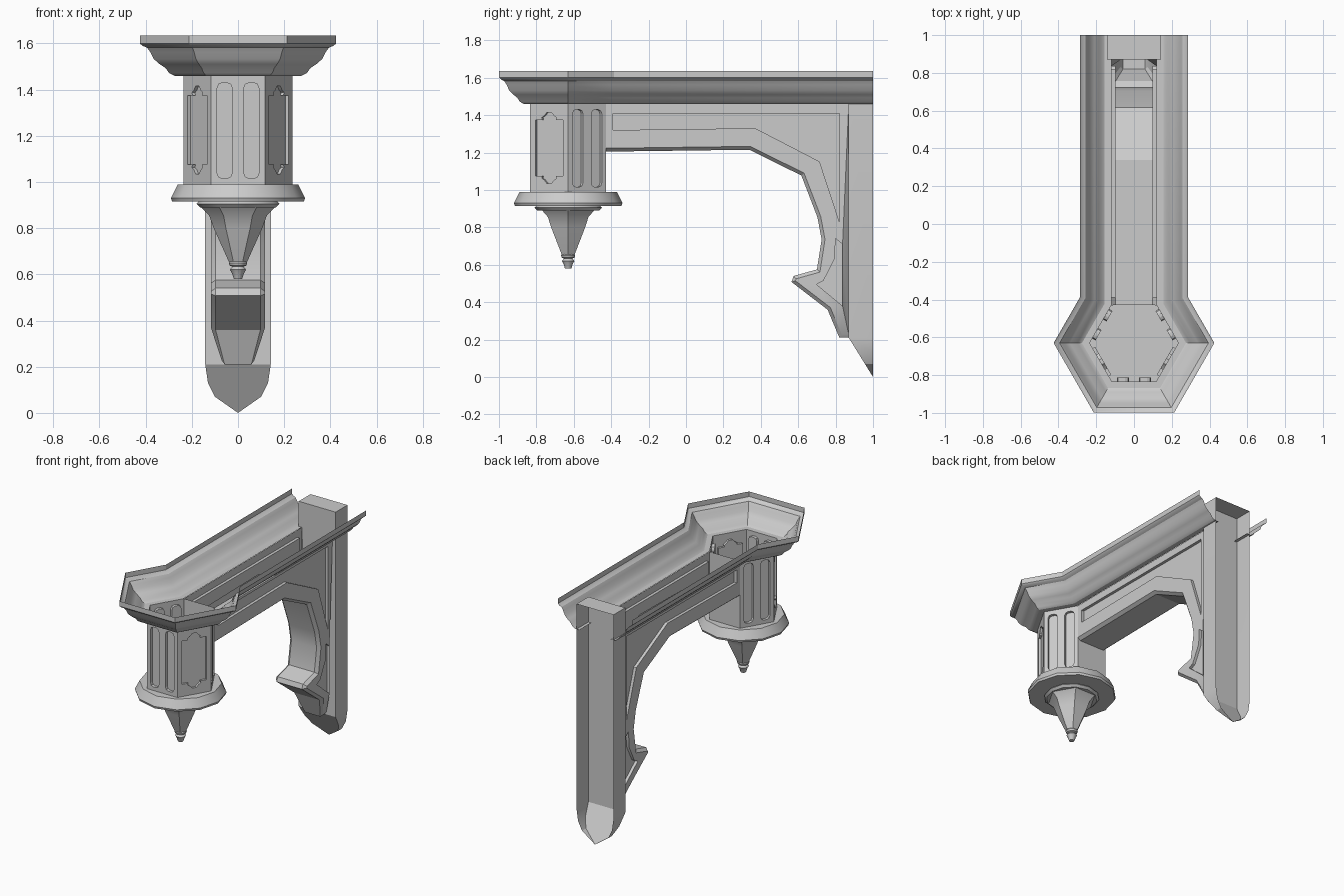
import bpy, bmesh, math
from mathutils import Vector

cube = bpy.data.objects.get("Cube")
if cube:
    bpy.data.objects.remove(cube, do_unlink=True)

GREY = (0.6, 0.6, 0.6, 1)
stone = bpy.data.materials.new("pale_grey")
stone.use_nodes = True
stone.diffuse_color = GREY
stone.node_tree.nodes["Principled BSDF"].inputs["Base Color"].default_value = GREY

HEX_Y, HEX_R = -0.63, 0.235       # column centre and corner radius
BASE, EAVE, TOP = 0.99, 1.46, 1.635


def make(name, bm, angle=20):
    bmesh.ops.remove_doubles(bm, verts=bm.verts, dist=0.0005)
    bmesh.ops.recalc_face_normals(bm, faces=bm.faces)
    mesh = bpy.data.meshes.new(name)
    bm.to_mesh(mesh)
    bm.free()
    mesh.materials.append(stone)
    ob = bpy.data.objects.new(name, mesh)
    bpy.context.collection.objects.link(ob)
    bpy.ops.object.select_all(action='DESELECT')
    ob.select_set(True)
    bpy.context.view_layer.objects.active = ob
    bpy.ops.object.shade_smooth_by_angle(angle=math.radians(angle))
    return ob


def skin(bm, rows, closed=False):
    """Join neighbouring rows of points with quads."""
    rows = [[bm.verts.new(p) for p in row] for row in rows]
    for a, b in zip(rows, rows[1:]):
        n = len(a)
        for i in range(n if closed else n - 1):
            j = (i + 1) % n
            bm.faces.new((a[i], a[j], b[j], b[i]))
    return rows


def wall(bm, outline, holes, depth, frame):
    """Flat wall with recessed panels; frame maps (u, v, inward depth) to space."""
    edges = []
    for loop in [outline] + holes:
        vs = [bm.verts.new(frame(u, v, 0)) for u, v in loop]
        edges += [bm.edges.new((vs[i - 1], vs[i])) for i in range(len(vs))]
    normal = (frame(0, 0, 0) - frame(0, 0, 1)).normalized()
    bmesh.ops.triangle_fill(bm, edges=edges, use_beauty=True, normal=normal)
    for loop in holes:
        rows = skin(bm, [[frame(u, v, d) for u, v in loop] for d in (0, depth)], True)
        bm.faces.new(rows[1])


def offset(path, d):
    """Mitred offset of an open 2D path, to the left of its direction."""
    pts = [Vector(p) for p in path]
    dirs = [(b - a).normalized() for a, b in zip(pts, pts[1:])]
    out = []
    for i, p in enumerate(pts):
        a, b = dirs[max(i - 1, 0)], dirs[min(i, len(dirs) - 1)]
        na, nb = Vector((-a.y, a.x)), Vector((-b.y, b.x))
        m = (na + nb).normalized()
        out.append(p + m * (d / max(m.dot(na), 0.45)))
    return out


def lathe(name, profile, sides, angle, caps=True):
    bm = bmesh.new()
    turn = [math.tau * i / sides for i in range(sides)]
    rows = skin(bm, [[(r * math.cos(t), HEX_Y + r * math.sin(t), z) for t in turn]
                     for r, z in profile], True)
    if caps:
        bm.faces.new(rows[0])
        bm.faces.new(rows[-1])
    return make(name, bm, angle)


# Hexagonal column with slots and ornate recessed panels
def slot(cx):
    w, c, lo, hi = 0.032, 0.016, 1.015, 1.43
    half = [(w, lo + 1.4 * c), (w, hi - 1.4 * c), (w - c * 0.4, hi - 0.4 * c), (w - 1.4 * c, hi)]
    right = [(w - 1.4 * c, lo), (w - c * 0.4, lo + 0.4 * c)] + half
    return [(cx + u, v) for u, v in right] + [(cx - u, v) for u, v in reversed(right)]


quarter = [(0.085, 0.15), (0.042, 0.15), (0.046, 0.162), (0.03, 0.172), (0.014, 0.19)]
upper = quarter + [(-u, v) for u, v in reversed(quarter)]
ornate = [(u, 1.225 + v) for u, v in upper] + [(-u, 1.225 - v) for u, v in upper]

bm = bmesh.new()
half_w, apothem = HEX_R / 2, HEX_R * math.cos(math.pi / 6)
face_outline = [(-half_w, BASE), (half_w, BASE), (half_w, EAVE), (-half_w, EAVE)]
for k in range(6):
    t = math.radians(-90 + 60 * k)
    out, side = Vector((math.cos(t), math.sin(t), 0)), Vector((-math.sin(t), math.cos(t), 0))

    def frame(u, v, d, out=out, side=side):
        return Vector((0, HEX_Y, v)) + out * (apothem - d) + side * u

    if k in (1, 5):
        wall(bm, face_outline, [ornate], 0.015, frame)
    elif k == 3:
        wall(bm, face_outline, [], 0, frame)
    else:
        wall(bm, face_outline, [slot(-0.058), slot(0.058)], 0.02, frame)
make("column", bm)

# Disc, pendant and finial under the column
lathe("column_base", [(0.26, BASE), (0.29, 0.93), (0.285, 0.915)], 12, 31)
lathe("pendant_plate", [(0.17, 0.915), (0.18, 0.905), (0.165, 0.89)], 12, 31)
lathe("pendant", [(0.165, 0.895), (0.125, 0.855), (0.105, 0.8), (0.04, 0.655)], 6, 25)
lathe("finial", [(0.03, 0.665), (0.04, 0.65), (0.036, 0.638), (0.024, 0.633), (0.035, 0.62),
                 (0.026, 0.605), (0.018, 0.58)], 10, 40)

# Open cornice swept around the column and along the beam
cornice = [(0, EAVE), (0.035, EAVE), (0.055, 1.472), (0.068, 1.493), (0.09, 1.51), (0.112, 1.532),
           (0.125, 1.562), (0.138, 1.582), (0.155, 1.59), (0.165, 1.6), (0.165, TOP)]
half = [(0.12, 1), (0.12, -0.43), (HEX_R, HEX_Y), (half_w, HEX_Y - apothem)]
path = half + [(-x, y) for x, y in reversed(half)]
bm = bmesh.new()
skin(bm, [[(p.x, p.y, z) for p in offset(path, d)] for d, z in cornice])
make("cornice", bm, 28)

# Beam and curved brace: side walls with recessed panels, bevel and soffit
rim = [(-0.43, 1.205), (0.34, 1.215), (0.617, 1.077), (0.703, 0.853), (0.725, 0.735),
       (0.7, 0.575), (0.575, 0.54), (0.564, 0.508), (0.757, 0.36), (0.82, 0.21), (0.87, 0.21)]
long_panel = [(-0.39, 1.41), (0.82, 1.41), (0.82, 0.83), (0.714, 1.152), (0.37, 1.33), (-0.39, 1.32)]
small_panel = [(0.8, 0.74), (0.837, 0.71), (0.837, 0.38), (0.698, 0.495), (0.735, 0.515), (0.794, 0.63)]
inner = offset(rim, 0.018)
outline = [tuple(p) for p in inner] + [(0.87, EAVE), (-0.43, EAVE)]
bm = bmesh.new()
for s in (-1, 1):
    wall(bm, outline, [long_panel, small_panel], 0.02,
         lambda u, v, d, s=s: Vector((s * (0.118 - d), u, v)))
skin(bm, [[(x, *p) for p in row] for x, row in
          ((-0.118, inner), (-0.097, rim), (0.097, rim), (0.118, inner))])
for v in bm.verts:                 # narrow the foot of the brace
    if v.co.z < 0.26:
        v.co.x *= 0.6
make("beam_and_brace", bm, 27)

# Wall post, open at the back, with a sloping pointed foot
W, FRONT, KNEE = 0.142, 0.87, 0.21


def slope(z):
    return FRONT + (1 - FRONT) * max(KNEE - z, 0) / KNEE


right = [(W, TOP), (W, KNEE), (0.13, 0.13), (0.1, 0.07)]
loop = right + [(0, 0)] + [(-x, z) for x, z in reversed(right)]
bm = bmesh.new()
front, back = skin(bm, [[(x, slope(z), z) for x, z in loop], [(x, 1, z) for x, z in loop]])
bm.faces.new((front[0], front[1], front[-2], front[-1]))
bm.faces.new(front[1:-1])
bm.faces.new((front[0], front[-1], back[-1], back[0]))
make("wall_post", bm)
